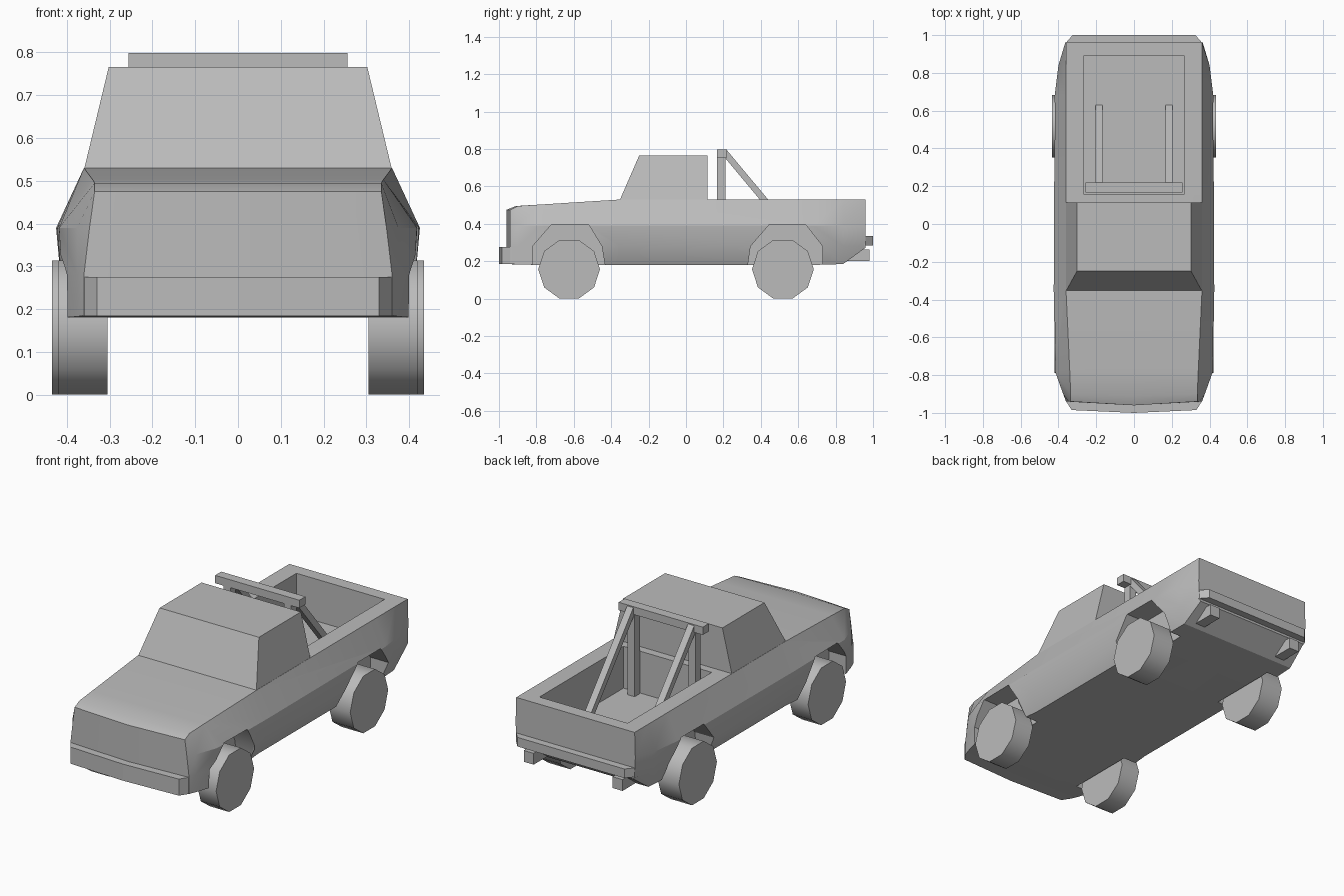
import bpy, bmesh, math
from mathutils import Vector

if "Cube" in bpy.data.objects:
    bpy.data.objects.remove(bpy.data.objects["Cube"])

GREY = (0.5, 0.5, 0.5, 1)
grey = bpy.data.materials.new("plain grey")
grey.use_nodes = True
grey.diffuse_color = GREY
grey.node_tree.nodes["Principled BSDF"].inputs["Base Color"].default_value = GREY


def make(name, verts, faces):
    """Mesh object with outward normals and the grey paint."""
    bm = bmesh.new()
    vs = [bm.verts.new(v) for v in verts]
    for f in faces:
        bm.faces.new([vs[i] for i in f])
    bmesh.ops.recalc_face_normals(bm, faces=bm.faces)
    me = bpy.data.meshes.new(name)
    bm.to_mesh(me)
    bm.free()
    me.materials.append(grey)
    ob = bpy.data.objects.new(name, me)
    bpy.context.collection.objects.link(ob)
    return ob


def prism(name, outline, lo, hi, place):
    """Extrude a 2D outline from lo to hi; place maps (a, b, depth) to xyz."""
    n = len(outline)
    verts = [place(a, b, d) for d in (lo, hi) for a, b in outline]
    faces = [range(n), range(n, 2 * n)]
    faces += [(i, (i + 1) % n, n + (i + 1) % n, n + i) for i in range(n)]
    return make(name, verts, faces)


def side(a, b, d):
    return (d, a, b)


def plan(a, b, d):
    return (a, b, d)


def box(name, x0, x1, y0, y1, z0, z1):
    return prism(name, [(x0, y0), (x1, y0), (x1, y1), (x0, y1)], z0, z1, plan)


def mirrored(half):
    return half + [(-x, y) for x, y in reversed(half) if x > 0]


def smooth(ob, degrees):
    bpy.ops.object.select_all(action='DESELECT')
    ob.select_set(True)
    bpy.context.view_layer.objects.active = ob
    bpy.ops.object.shade_smooth_by_angle(angle=math.radians(degrees))


def cut(ob, cutter):
    bpy.context.view_layer.objects.active = ob
    mod = ob.modifiers.new("cut", 'BOOLEAN')
    mod.operation, mod.solver, mod.object = 'DIFFERENCE', 'EXACT', cutter
    bpy.ops.object.modifier_apply(modifier=mod.name)
    bpy.data.objects.remove(cutter)


# Body shell: stations of y, centre bow, bottom x/z, sill x, shoulder x, top x/z
stations = [
    (-0.94, 0.02, 0.36, 0.185, 0.36, 0.347, 0.335, 0.475),
    (-0.90, 0.01, 0.375, 0.183, 0.375, 0.375, 0.335, 0.495),
    (-0.78, 0, 0.41, 0.18, 0.412, 0.418, 0.34, 0.503),
    (-0.35, 0, 0.365, 0.18, 0.415, 0.425, 0.36, 0.53),
    (0.68, 0, 0.365, 0.18, 0.41, 0.42, 0.36, 0.53),
    (0.84, 0, 0.36, 0.185, 0.39, 0.40, 0.36, 0.53),
    (0.96, 0, 0.35, 0.272, 0.358, 0.364, 0.36, 0.53),
]
verts, faces = [], []
for y, bow, xb, zb, xs, xm, xt, zt in stations:
    half = [(xb, zb), (xs, 0.28), (xm, 0.39), (xt, zt)]
    verts += [(0, y - bow, zb)] + [(x, y, z) for x, z in half]
    verts += [(0, y - bow, zt)] + [(-x, y, z) for x, z in reversed(half)]
for s in range(len(stations) - 1):
    for i in range(10):
        j = (i + 1) % 10
        faces.append([10 * s + i, 10 * s + j, 10 * s + 10 + j, 10 * s + 10 + i])
for base in (0, len(verts) - 10):
    faces.append([base + i for i in range(6)])
    faces.append([base + i for i in (5, 6, 7, 8, 9, 0)])
body = make("body", verts, faces)

# Wheel arches and load bed
front_arch = [(-0.82, 0.1), (-0.82, 0.28), (-0.72, 0.395), (-0.52, 0.395),
              (-0.45, 0.28), (-0.42, 0.1)]
rear_arch = [(0.32, 0.1), (0.345, 0.28), (0.445, 0.395), (0.64, 0.395),
             (0.73, 0.28), (0.73, 0.1)]
for arch in (front_arch, rear_arch):
    for s in (1, -1):
        cut(body, prism("arch_cutter", arch, s * 0.295, s * 0.6, side))
cut(body, box("bed_cutter", -0.268, 0.268, 0.16, 0.89, 0.30, 0.7))
smooth(body, 25)

# Cabin with sloped windscreen and leaning sides
x0, x1, zb, zt = 0.36, 0.302, 0.525, 0.766
make("cabin",
     [(-x0, -0.355, zb), (x0, -0.355, zb), (x0, 0.115, zb), (-x0, 0.115, zb),
      (-x1, -0.25, zt), (x1, -0.25, zt), (x1, 0.115, zt), (-x1, 0.115, zt)],
     [(0, 1, 2, 3), (4, 5, 6, 7), (0, 1, 5, 4), (1, 2, 6, 5), (2, 3, 7, 6), (3, 0, 4, 7)])

# Bumpers
prism("front_bumper", mirrored([(0, -1.0), (0.33, -0.985), (0.362, -0.935),
                                (0.372, -0.9), (0, -0.9)]), 0.184, 0.275, plan)
prism("rear_bumper", mirrored([(0, 1.0), (0.325, 1.0), (0.36, 0.96), (0.36, 0.95),
                               (0, 0.95)]), 0.285, 0.335, plan)

# Roll bar across the bed
box("roll_bar_top", -0.256, 0.256, 0.167, 0.22, 0.755, 0.798)
brace = [(0.215, 0.798), (0.635, 0.295), (0.59, 0.295), (0.205, 0.757)]
for s, label in ((1, "left"), (-1, "right")):
    x = s * 0.185
    box("roll_bar_post_" + label, x - 0.021, x + 0.021, 0.167, 0.212, 0.295, 0.76)
    prism("roll_bar_brace_" + label, brace, x - 0.019, x + 0.019, side)
    # Tow blocks under the tail
    box("tow_block_" + label, s * 0.27 - 0.03, s * 0.27 + 0.03, 0.85, 0.98, 0.2, 0.262)

# Ten-sided wheels
R = 0.165
for end, yc, outer in (("front", -0.625, 0.42), ("rear", 0.518, 0.435)):
    rim = [(yc + R * math.cos(k * math.pi / 5), 0.157 + R * math.sin(k * math.pi / 5))
           for k in range(10)]
    for s, label in ((1, "left"), (-1, "right")):
        wheel = prism(f"{end}_wheel_{label}", rim, s * 0.305, s * outer, side)
        smooth(wheel, 40)
